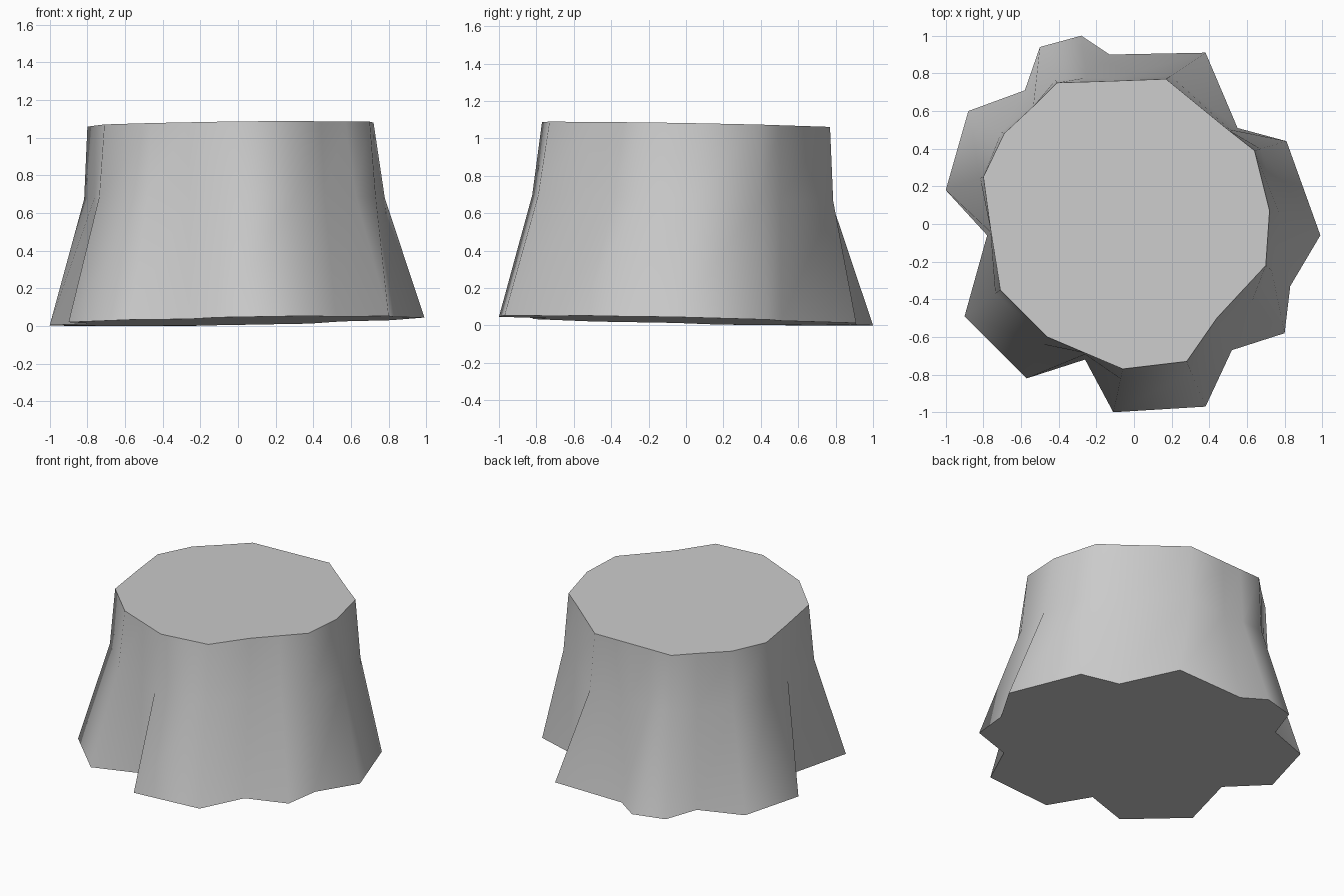
import bpy
import bmesh
import math
from mathutils import Vector

default_cube = bpy.data.objects.get("Cube")
if default_cube:
    bpy.data.objects.remove(default_cube, do_unlink=True)


def make_material(name, colour):
    material = bpy.data.materials.new(name)
    material.use_nodes = True
    material.diffuse_color = colour
    material.node_tree.nodes["Principled BSDF"].inputs["Base Color"].default_value = colour
    return material


# Each rib or groove runs from a root point on the ground to a rim point on the cut
ribs = [
    ((.99, -.06), (.72, .07)),
    ((.81, .44), (.64, .39)),
    ((.55, .51), (.50, .50)),
    ((.38, .91), (.17, .77)),
    ((-.13, .90), (-.10, .76)),
    ((-.28, 1), (-.25, .755)),
    ((-.50, .94), (-.41, .75)),
    ((-.58, .71), (-.53, .63)),
    ((-.88, .60), (-.69, .48)),
    ((-1, .18), (-.80, .25)),
    ((-.78, -.06), (-.76, -.04)),
    ((-.90, -.49), (-.71, -.35)),
    ((-.57, -.82), (-.46, -.60)),
    ((-.26, -.72), (-.26, -.685)),
    ((-.11, -1), (-.06, -.77)),
    ((.38, -.97), (.28, -.73)),
    ((.52, -.67), (.44, -.50)),
    ((.80, -.58), (.57, -.36)),
    ((.83, -.33), (.70, -.22)),
]


def tilted(point, height, slope_x, slope_y):
    """Lift a plan point onto a slightly tilted plane."""
    x, y = point
    return Vector((x, y, max(0, height + slope_x * x + slope_y * y)))


def waist_point(root, rim):
    """Where the flare begins; it is fuller towards the front left."""
    root, rim = Vector(root), Vector(rim)
    flare = .17 + .08 * (rim.x - rim.y)
    return rim.lerp(root, flare)


def build_stump():
    bm = bmesh.new()
    rings = [
        [bm.verts.new(tilted(root, .026, .018, -.022)) for root, rim in ribs],
        [bm.verts.new(tilted(waist_point(root, rim), .68, 0, -.02)) for root, rim in ribs],
        [bm.verts.new(tilted(rim, 1.073, .012, -.018)) for root, rim in ribs],
    ]

    # Bark walls
    count = len(ribs)
    for lower, upper in zip(rings, rings[1:]):
        for i in range(count):
            j = (i + 1) % count
            bm.faces.new((lower[i], lower[j], upper[j], upper[i]))

    # Flat cut and underside
    bm.faces.new(rings[-1])
    bm.faces.new(list(reversed(rings[0])))
    bmesh.ops.recalc_face_normals(bm, faces=bm.faces[:])

    mesh = bpy.data.meshes.new("tree_stump")
    bm.to_mesh(mesh)
    bm.free()
    stump = bpy.data.objects.new("tree_stump", mesh)
    bpy.context.collection.objects.link(stump)
    mesh.materials.append(make_material("light grey", (.6, .6, .6, 1)))
    return stump


stump = build_stump()

# Smooth walls, crisp rims
bpy.ops.object.select_all(action="DESELECT")
stump.select_set(True)
bpy.context.view_layer.objects.active = stump
bpy.ops.object.shade_smooth_by_angle(angle=math.radians(70))
